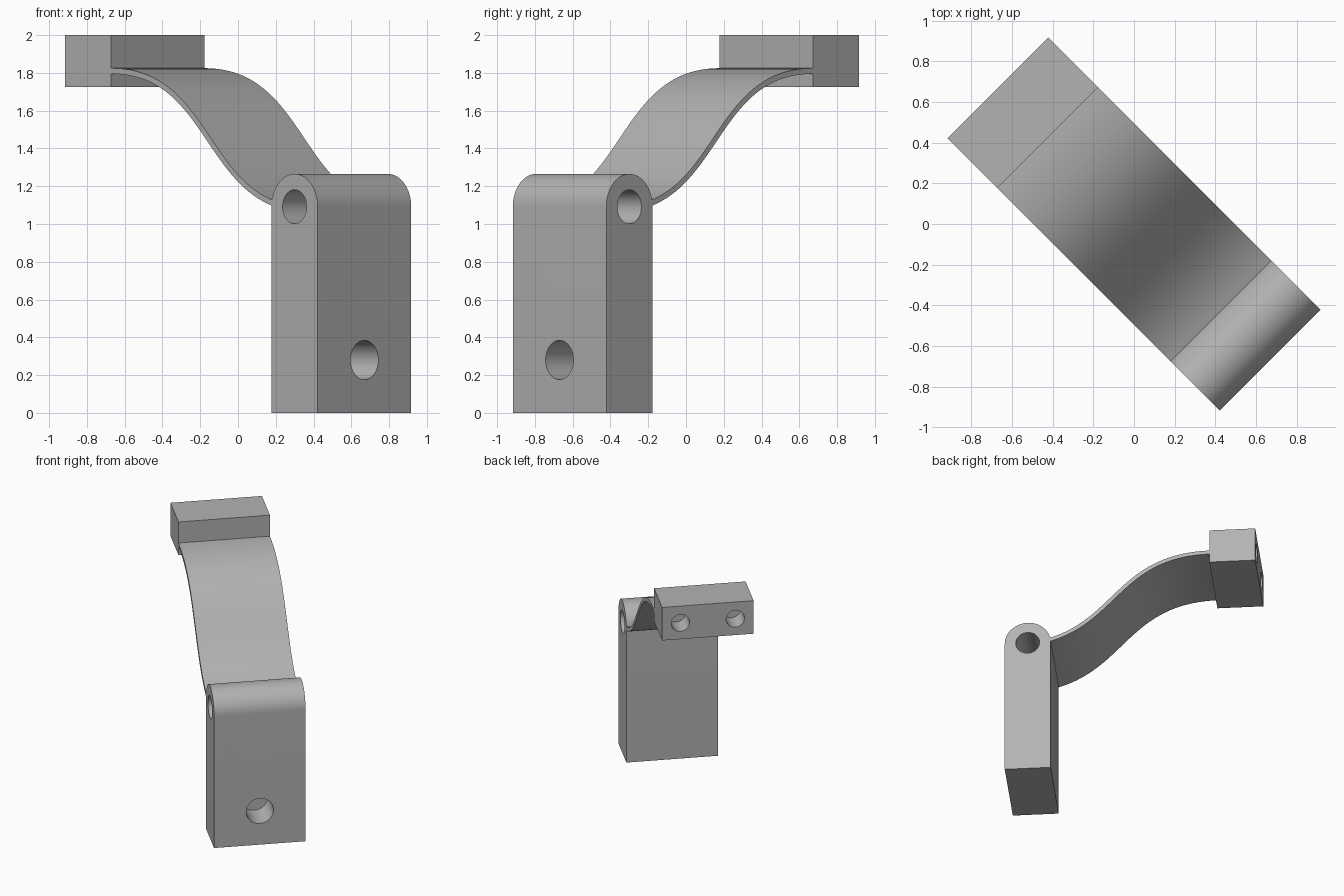
import bpy, bmesh
from math import pi, sin, cos
from mathutils import Matrix, Vector
from mathutils.geometry import interpolate_bezier

if "Cube" in bpy.data.objects:
    bpy.data.objects.remove(bpy.data.objects["Cube"])

grey = bpy.data.materials.new("plain grey")
grey.use_nodes = True
grey.diffuse_color = (0.45, 0.45, 0.45, 1)
grey.node_tree.nodes["Principled BSDF"].inputs["Base Color"].default_value = (0.45, 0.45, 0.45, 1)

# Everything is drawn along one length axis, then turned diagonally
TURN = Matrix.Rotation(-pi / 4, 4, "Z")
END, INNER, HALF = 0.947, 0.6, 0.35
RADIUS = (END - INNER) / 2
PIN_U, PIN_Z = (END + INNER) / 2, 1.265 - RADIUS


def finish(name, bm):
    bmesh.ops.recalc_face_normals(bm, faces=bm.faces)
    mesh = bpy.data.meshes.new(name)
    bm.to_mesh(mesh)
    bm.free()
    mesh.transform(TURN)
    mesh.materials.append(grey)
    obj = bpy.data.objects.new(name, mesh)
    bpy.context.collection.objects.link(obj)
    return obj


def extrude_profile(name, points):
    """Extrude a (length, height) outline across the full width."""
    bm = bmesh.new()
    face = bm.faces.new([bm.verts.new((u, -HALF, z)) for u, z in points])
    new = bmesh.ops.extrude_face_region(bm, geom=[face])["geom"]
    verts = [v for v in new if isinstance(v, bmesh.types.BMVert)]
    bmesh.ops.translate(bm, vec=(0, 2 * HALF, 0), verts=verts)
    return finish(name, bm)


def drill(target, centre, radius, depth, axis):
    """Cut a round hole reaching depth either side of its centre."""
    bm = bmesh.new()
    turn = Matrix.Rotation(pi / 2, 4, "Y" if axis == "u" else "X")
    bmesh.ops.create_cone(bm, cap_ends=True, segments=48, radius1=radius, radius2=radius,
                          depth=2 * depth, matrix=Matrix.Translation(centre) @ turn)
    cutter = finish("hole_cutter", bm)
    cutter.hide_render = True
    cut = target.modifiers.new("hole", "BOOLEAN")
    cut.operation, cut.solver, cut.object = "DIFFERENCE", "EXACT", cutter
    select(target)
    bpy.ops.object.modifier_apply(modifier=cut.name)
    bpy.data.objects.remove(cutter)


def select(obj):
    bpy.ops.object.select_all(action="DESELECT")
    obj.select_set(True)
    bpy.context.view_layer.objects.active = obj


# Upright post with a rounded top, a pin hole and a blind front hole
arc = [(PIN_U + RADIUS * cos(pi * i / 32), PIN_Z + RADIUS * sin(pi * i / 32)) for i in range(33)]
post = extrude_profile("post", [(INNER, 0), (END, 0)] + arc)
drill(post, (PIN_U, 0, PIN_Z), 0.09, 1, "v")
drill(post, (END, 0, 0.28), 0.104, 0.24, "u")

# Upper mounting block with two blind holes in its outer face
block = extrude_profile("mounting_block", [(-END, 1.725), (-INNER, 1.725), (-INNER, 2), (-END, 2)])
for side in (-1, 1):
    drill(block, (-END, side * 0.21, 1.86), 0.07, 0.17, "u")

# Thin S-shaped strap joining the block to the post
path = interpolate_bezier(Vector((-INNER, 1.81)), Vector((0.08, 1.81)),
                          Vector((0.1, 1.25)), Vector((INNER + 0.02, 1.108)), 40)
path = [Vector((p[0], p[1])) for p in path]
upper, lower = [], []
for i, p in enumerate(path):
    along = path[min(i + 1, len(path) - 1)] - path[max(i - 1, 0)]
    normal = Vector((-along.y, along.x)).normalized() * 0.015
    upper.append(p + normal)
    lower.append(p - normal)
strap = extrude_profile("curved_strap", upper + lower[::-1])

for part in (post, block, strap):
    select(part)
    bpy.ops.object.shade_smooth_by_angle(angle=pi / 6)
